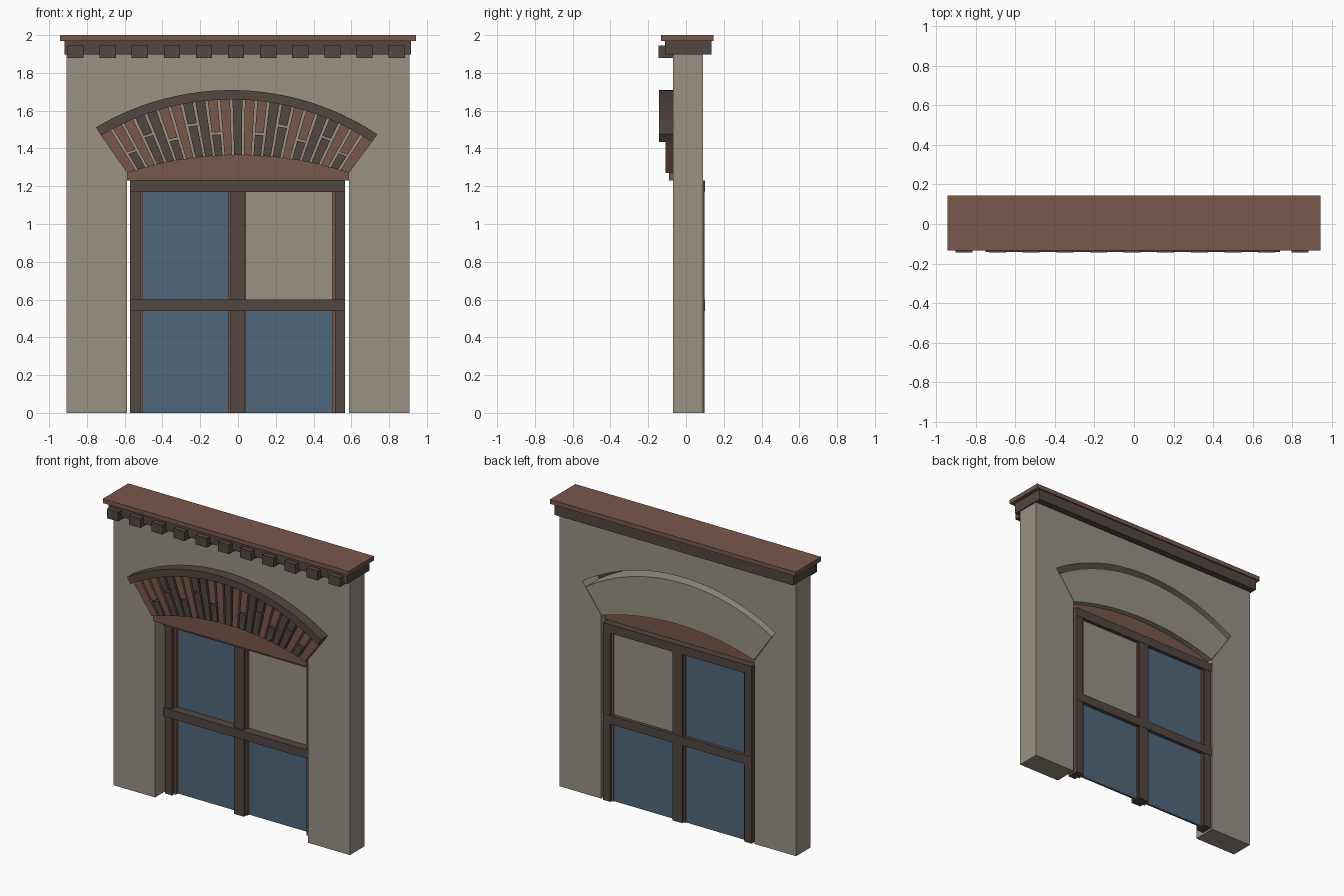
import bpy, bmesh
from math import sin, cos, radians, sqrt, atan2
from mathutils import Vector

cube = bpy.data.objects.get("Cube")
if cube:
    bpy.data.objects.remove(cube, do_unlink=True)


def material(name, rgb):
    m = bpy.data.materials.new(name)
    m.use_nodes = True
    col = (*rgb, 1.0)
    m.diffuse_color = col
    m.node_tree.nodes["Principled BSDF"].inputs["Base Color"].default_value = col
    return m


STONE = material("warm grey plaster", (0.32, 0.285, 0.23))
RED = material("red brown", (0.19, 0.095, 0.07))
DARK = material("dark brown", (0.085, 0.063, 0.053))
GLASS = material("blue glass", (0.08, 0.137, 0.205))


def extrude(name, profiles, y0, y1, mat):
    """Extrude closed (x, z) profiles from y0 to y1 into one object."""
    bm = bmesh.new()
    for pts in profiles:
        face = bm.faces.new([bm.verts.new((x, y0, z)) for x, z in pts])
        new = bmesh.ops.extrude_face_region(bm, geom=[face])["geom"]
        moved = [v for v in new if isinstance(v, bmesh.types.BMVert)]
        bmesh.ops.translate(bm, verts=moved, vec=(0, y1 - y0, 0))
    bmesh.ops.recalc_face_normals(bm, faces=bm.faces)
    me = bpy.data.meshes.new(name)
    bm.to_mesh(me)
    bm.free()
    me.materials.append(mat)
    ob = bpy.data.objects.new(name, me)
    bpy.context.collection.objects.link(ob)
    return ob


def rect(x0, x1, z0, z1):
    return [(x0, z0), (x1, z0), (x1, z1), (x0, z1)]


def box(name, x0, x1, y0, y1, z0, z1, mat):
    return extrude(name, [rect(x0, x1, z0, z1)], y0, y1, mat)


# Arch curves: the upper one leans slightly, the lower one is centred
CX, CZ = -0.036, 0.312
R_IN, R_OUT, R_HOLE = 1.347, 1.397, 1.388
A0, A1 = radians(-30.8), radians(33.6)
HALF, LOW_R, LOW_Z = 0.587, 1.877, -0.512


def upper(t, r=R_IN):
    a = A0 + (A1 - A0) * t
    return (CX + r * sin(a), CZ + r * cos(a))


def lower(t):
    x = HALF * (2 * t - 1)
    return (x, LOW_Z + sqrt(LOW_R ** 2 - x * x))


def mix(t, h):
    """Point in the arch fan: t along it, h from lower to upper curve."""
    return tuple(Vector(lower(t)).lerp(Vector(upper(t)), h))


N = 24
steps = [i / N for i in range(N + 1)]
back = steps[::-1]

# Wall with one doorway and arch opening
W, TOP = 0.907, 1.9
wall = [(-W, 0), (-HALF, 0), lower(0)]
wall += [upper(t, R_HOLE) for t in steps]
wall += [lower(1), (HALF, 0), (W, 0), (W, TOP), (-W, TOP)]
extrude("wall", [wall], -0.07, 0.09, STONE)

# Arch backing, lower than the opening so a slot shows at the rear
inner = [0.003 + 0.994 * t for t in steps]
backing = [lower(t) for t in inner] + [upper(t) for t in inner[::-1]]
extrude("arch_backing", [backing], -0.068, 0.09, STONE)

# Curved moulding over the arch
mould = [upper(t, R_OUT) for t in steps] + [upper(t) for t in back]
extrude("arch_moulding", [mould], -0.142, -0.06, DARK)

# Fan of bricks: every second column is split in two
COLS, GAP = 23, 0.0045
bricks = {0: [], 1: []}
for c in range(COLS):
    t0 = c / COLS + (GAP if c else 0)
    t1 = (c + 1) / COLS - (GAP if c < COLS - 1 else 0)
    off = abs(c - COLS // 2)
    tone = 1 if off == 0 or off % 4 == 3 else 0
    if off % 2 or off == 0:
        spans = [(0, 1, tone)]
    else:
        s = 0.4 if off % 4 else 0.6
        spans = [(0, s - 0.02, 1), (s + 0.02, 1, 0 if off % 4 else 1)]
    if c in (0, COLS - 1):
        spans = [(0, 1, 0)]
    for h0, h1, k in spans:
        bricks[k].append([mix(t0, h0), mix(t1, h0), mix(t1, h1), mix(t0, h1)])
extrude("red_bricks", bricks[0], -0.108, -0.06, RED)
extrude("dark_bricks", bricks[1], -0.108, -0.06, DARK)

# Curved panel between window head and arch
panel = [(-HALF, 1.23), (HALF, 1.23)] + [lower(t) for t in back]
extrude("arch_panel", [panel], -0.09, 0.05, RED)

# Window frame: posts, rails and slim inner beads
F0, F1 = 0.015, 0.098
posts = [(-0.572, -0.517), (-0.04, 0.035), (0.513, 0.567)]
extrude("window_posts", [rect(a, b, 0, 1.2) for a, b in posts], F0, F1, DARK)
rails = [rect(-0.572, 0.567, 0.54, 0.6), rect(-0.572, 0.567, 1.17, 1.23)]
extrude("window_rails", rails, F0 - 0.015, F1 + 0.002, DARK)
beads = [(-0.517, -0.503), (-0.053, -0.04), (0.035, 0.043), (0.498, 0.513)]
extrude("window_beads", [rect(a, b, 0, 1.17) for a, b in beads], 0.04, 0.085, RED)

# Panes: three of glass and one filled in
lights = [(-0.51, -0.045), (0.038, 0.505)]
panes = [rect(*lights[0], 0, 0.55), rect(*lights[1], 0, 0.55),
         rect(*lights[0], 0.59, 1.18)]
extrude("glass_panes", panes, 0.06, 0.075, GLASS)
extrude("filled_pane", [rect(*lights[1], 0.59, 1.18)], 0.06, 0.075, STONE)

# Cornice with its row of small blocks
box("cornice_bed", -0.918, 0.915, -0.11, 0.136, 1.897, 1.97, DARK)
box("cornice_cap", -0.943, 0.942, -0.133, 0.145, 1.97, 2.0, RED)
blocks = []
for i in range(11):
    x = -0.86 + 0.17 * i
    blocks.append(rect(x - 0.043, x + 0.043, 1.88, 1.945))
extrude("cornice_blocks", blocks, -0.145, -0.065, DARK)
